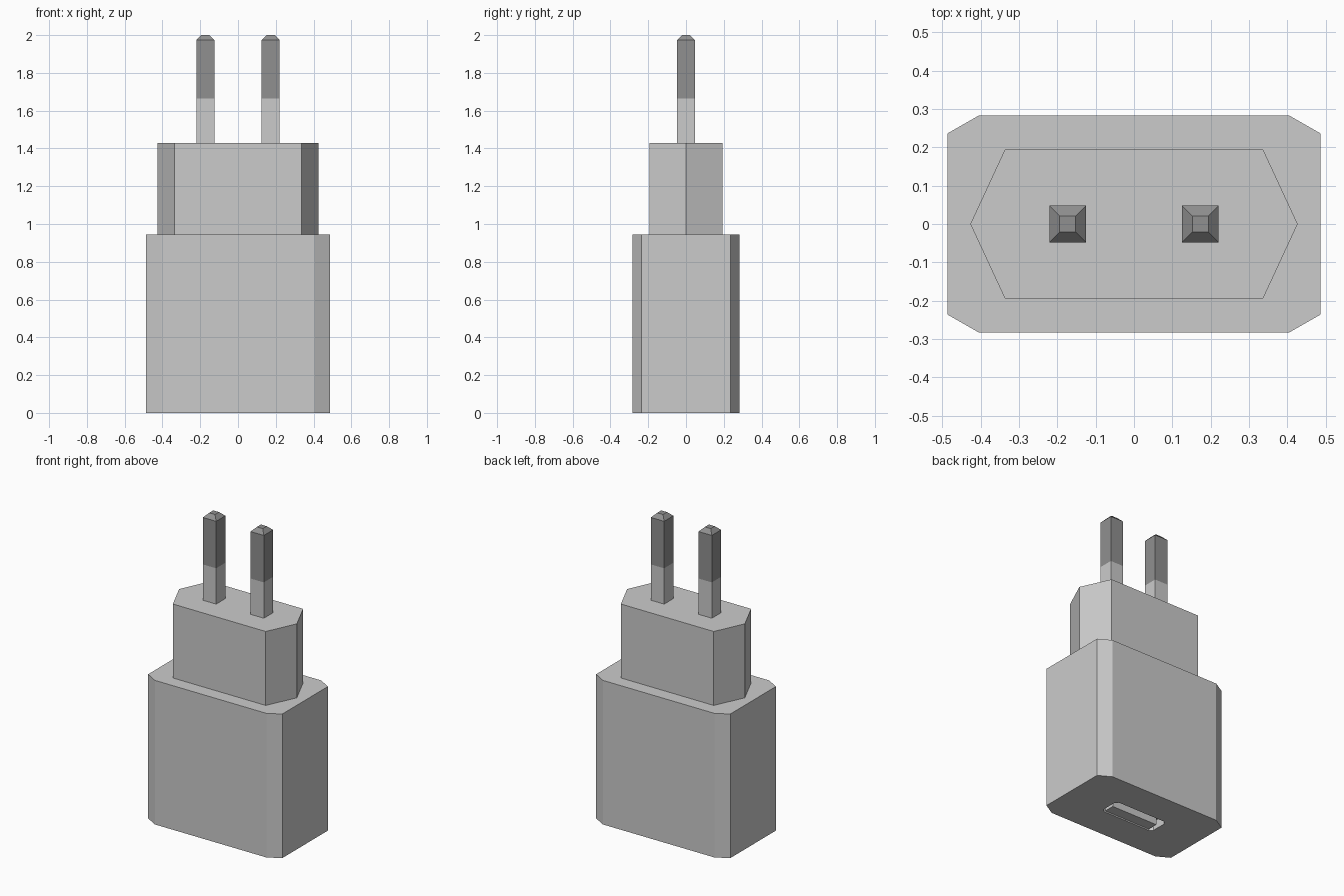
import bpy
import bmesh

if "Cube" in bpy.data.objects:
    bpy.data.objects.remove(bpy.data.objects["Cube"])


def make_material(name, value):
    mat = bpy.data.materials.new(name)
    mat.use_nodes = True
    colour = (value, value, value, 1)
    mat.diffuse_color = colour
    mat.node_tree.nodes["Principled BSDF"].inputs["Base Color"].default_value = colour
    return mat


light_grey = make_material("light grey plastic", 0.6)
dark_grey = make_material("dark grey metal", 0.28)


def outline(hx, hy, flat_x, flat_y):
    """Rectangle with cut corners; flat_y of zero gives a pointed hexagon."""
    pts = []
    for sx, sy in ((1, 1), (-1, 1), (-1, -1), (1, -1)):
        pair = [(sx * hx, sy * flat_y), (sx * flat_x, sy * hy)]
        pts += pair if sx * sy > 0 else pair[::-1]
    return pts


def loft(name, sections, mat, centre=(0, 0)):
    """Closed solid through a stack of (outline, height) sections."""
    bm = bmesh.new()
    rings = [[bm.verts.new((x + centre[0], y + centre[1], z)) for x, y in pts]
             for pts, z in sections]
    n = len(rings[0])
    bm.faces.new(rings[0][::-1])
    bm.faces.new(rings[-1])
    for low, high in zip(rings, rings[1:]):
        for i in range(n):
            j = (i + 1) % n
            bm.faces.new((low[i], low[j], high[j], high[i]))
    bmesh.ops.remove_doubles(bm, verts=bm.verts, dist=0.0001)
    bmesh.ops.recalc_face_normals(bm, faces=bm.faces)
    mesh = bpy.data.meshes.new(name)
    bm.to_mesh(mesh)
    bm.free()
    mesh.materials.append(mat)
    obj = bpy.data.objects.new(name, mesh)
    bpy.context.collection.objects.link(obj)
    return obj


def square(h):
    return [(h, h), (-h, h), (-h, -h), (h, -h)]


# Main housing with cut vertical corners
body_shape = outline(0.487, 0.283, 0.405, 0.236)
body = loft("housing", [(body_shape, 0), (body_shape, 0.945)], light_grey)

# Socket recess in the underside
socket_shape = outline(0.195, 0.07, 0.175, 0.05)
cutter = loft("socket_cutter", [(socket_shape, -0.1), (socket_shape, 0.06)], light_grey)
cutter.hide_render = True
cut = body.modifiers.new("socket", "BOOLEAN")
cut.operation = "DIFFERENCE"
cut.solver = "EXACT"
cut.object = cutter
bpy.context.view_layer.objects.active = body
bpy.ops.object.modifier_apply(modifier=cut.name)
bpy.data.objects.remove(cutter)

# Contact tongue inside the socket
tongue_shape = outline(0.17, 0.035, 0.17, 0.035)
loft("socket_tongue", [(tongue_shape, 0.005), (tongue_shape, 0.07)],
     light_grey, (0, -0.03))

# Pointed plug block on top of the housing
plug_shape = outline(0.427, 0.194, 0.337, 0)
loft("plug_block", [(plug_shape, 0.945), (plug_shape, 1.43)], light_grey)

# Two pins: insulated sleeve below, metal tip with bevelled end above
for side, x in (("right", -0.173), ("left", 0.173)):
    pin = square(0.048)
    loft(side + "_pin_sleeve", [(pin, 1.43), (pin, 1.665)], light_grey, (x, 0))
    loft(side + "_pin_tip", [(pin, 1.665), (pin, 1.973), (square(0.021), 2.0)],
         dark_grey, (x, 0))
